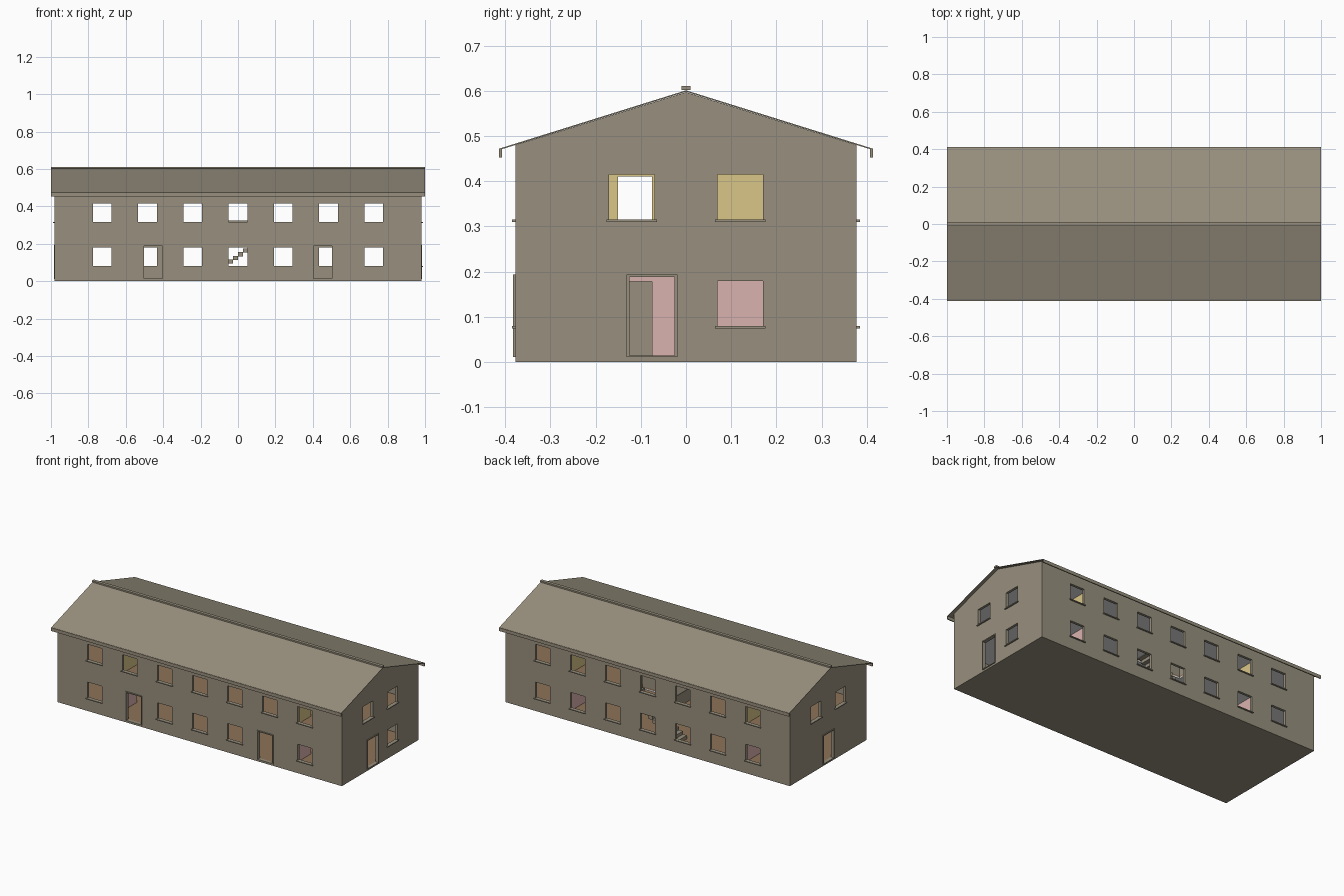
import bpy
import bmesh
from mathutils import Vector

if "Cube" in bpy.data.objects:
    bpy.data.objects.remove(bpy.data.objects["Cube"], do_unlink=True)


def make_material(name, rgb):
    lin = [((c / 255 + 0.055) / 1.055) ** 2.4 for c in rgb] + [1.0]
    mat = bpy.data.materials.new(name)
    mat.use_nodes = True
    mat.diffuse_color = lin
    mat.node_tree.nodes["Principled BSDF"].inputs["Base Color"].default_value = lin
    return mat


STONE = make_material("stone_grey", (152, 144, 126))
PINK = make_material("pink_plaster", (218, 178, 175))
YELLOW = make_material("yellow_plaster", (218, 198, 136))
WOOD = make_material("brown_floor", (140, 114, 87))
WHITE = make_material("white_ceiling", (244, 242, 244))


def finish(name, bm, *mats):
    bmesh.ops.recalc_face_normals(bm, faces=bm.faces)
    mesh = bpy.data.meshes.new(name)
    bm.to_mesh(mesh)
    bm.free()
    for mat in mats:
        mesh.materials.append(mat)
    obj = bpy.data.objects.new(name, mesh)
    bpy.context.collection.objects.link(obj)
    return obj


def add_box(bm, x0, x1, y0, y1, z0, z1):
    lo, hi = Vector((x0, y0, z0)), Vector((x1, y1, z1))
    for v in bmesh.ops.create_cube(bm, size=1)["verts"]:
        v.co = (lo + hi) / 2 + v.co * (hi - lo)


def boxes(name, mat, *ranges):
    bm = bmesh.new()
    for r in ranges:
        add_box(bm, *r)
    return finish(name, bm, mat)


def prism(name, mat, profile, half):
    """Extrude a (y, z) profile along x."""
    bm = bmesh.new()
    face = bm.faces.new([bm.verts.new((-half, y, z)) for y, z in profile])
    out = bmesh.ops.extrude_face_region(bm, geom=[face])["geom"]
    moved = [g for g in out if isinstance(g, bmesh.types.BMVert)]
    bmesh.ops.translate(bm, verts=moved, vec=(2 * half, 0, 0))
    return finish(name, bm, mat)


def cut(target, cutter):
    mod = target.modifiers.new("cut", "BOOLEAN")
    mod.operation, mod.solver, mod.object = "DIFFERENCE", "EXACT", cutter
    cutter.hide_render = True
    bpy.context.view_layer.objects.active = target
    bpy.ops.object.modifier_apply(modifier=mod.name)
    bpy.data.objects.remove(cutter, do_unlink=True)


# Main dimensions
HX, HY, WALL = 0.98, 0.377, 0.016
IX, IY = HX - WALL, HY - WALL
GROUND, UPPER, CEILING = 0.015, 0.25, 0.455
LOW, HIGH = 0.08, 0.315
BAYS = [i * 0.2417 for i in range(-3, 4)]
DOORS = (-0.453, 0.453)

# Openings: side of the house, centre along the wall
windows = [("back", x, z) for x in BAYS for z in (LOW, HIGH)]
windows += [("front", x, HIGH) for x in BAYS]
windows += [("front", BAYS[i], LOW) for i in (0, 2, 3, 4, 6)]
windows += [(s, y, HIGH) for s in ("left", "right") for y in (-0.12, 0.12)]
windows += [("left", 0.12, LOW)]
doors = [("front", x) for x in DOORS] + [("left", -0.075), ("right", 0.0)]


def on_wall(side, a0, a1, d0, d1, z0, z1):
    """Box range on a wall: a runs along it, d is the distance outward."""
    sign = 1 if side in ("back", "left") else -1
    base = HY if side in ("front", "back") else HX
    d = sorted((sign * (base + d0), sign * (base + d1)))
    if side in ("front", "back"):
        return (a0, a1, *d, z0, z1)
    return (*d, a0, a1, z0, z1)


# Hollow gabled walls with cut openings
walls = prism("walls", STONE, [(-HY, 0), (HY, 0), (HY, 0.48), (0, 0.597), (-HY, 0.48)], HX)
cut(walls, boxes("room_cutter", STONE, (-IX, IX, -IY, IY, GROUND - 0.005, CEILING + 0.005)))
holes = [on_wall(s, a - 0.05, a + 0.05, -0.03, 0.03, z, z + 0.1) for s, a, z in windows]
holes += [on_wall(s, a - 0.05, a + 0.05, -0.03, 0.03, GROUND, 0.188) for s, a in doors]
cut(walls, boxes("opening_cutter", STONE, *holes))

# Window sills and door frames
boxes("window_sills", STONE, *[
    on_wall(s, a - 0.056, a + 0.056, -0.005, 0.008, z - 0.005, z) for s, a, z in windows])
frames = []
for s, a in doors:
    for e in (-1, 1):
        u = sorted((a + e * 0.05, a + e * 0.056))
        frames.append(on_wall(s, *u, -0.005, 0.005, 0.011, 0.188))
    frames.append(on_wall(s, a - 0.056, a + 0.056, -0.005, 0.005, 0.188, 0.194))
    frames.append(on_wall(s, a - 0.05, a + 0.05, -0.005, 0.005, 0.011, GROUND))
boxes("door_frames", STONE, *frames)

# Thin roof sheet, ridge cap and eave boards
prism("roof", STONE, [(-0.41, 0.47), (0, 0.598), (0.41, 0.47),
                      (0.41, 0.473), (0, 0.601), (-0.41, 0.473)], 1)
boxes("ridge_cap", STONE, (-1, 1, -0.01, 0.01, 0.602, 0.611))
boxes("eave_boards", STONE, *[(-1, 1, y - 0.003, y + 0.003, 0.452, 0.472) for y in (-0.41, 0.41)])

# Floors and ceilings, with a stair well in the upper floor
WELL, WELL_Y = 0.16, 0.2
boxes("ground_floor", WOOD, (-IX, IX, -IY, IY, GROUND - 0.005, GROUND))
for name, mat, z0, z1 in (("upper_floor", WOOD, UPPER - 0.008, UPPER),
                          ("lower_ceiling", WHITE, UPPER - 0.016, UPPER - 0.008)):
    boxes(name, mat, (-IX, IX, -IY, WELL_Y, z0, z1),
          (-IX, -WELL, WELL_Y, IY, z0, z1), (WELL, IX, WELL_Y, IY, z0, z1))
boxes("upper_ceiling", WHITE, (-IX, IX, -IY, IY, CEILING, CEILING + 0.005))

# Cross walls with doorways, one colour per storey
for name, mat, z0, door_top, z1 in (
        ("lower_cross_walls", PINK, GROUND, 0.178, UPPER - 0.016),
        ("upper_cross_walls", YELLOW, UPPER, 0.41, CEILING)):
    parts = []
    for x in (-0.6, 0.6):
        t = (x - 0.008, x + 0.008)
        parts += [(*t, -IY, -0.15, z0, z1), (*t, -0.075, IY, z0, z1),
                  (*t, -0.15, -0.075, door_top, z1)]
    boxes(name, mat, *parts)

# Open stair and its parapet
STEPS = 12
run, rise = 2 * WELL / STEPS, (UPPER - GROUND) / STEPS
boxes("stairs", STONE, *[
    (-WELL + i * run, -WELL + (i + 1) * run, 0.22, 0.33,
     GROUND + i * rise, GROUND + (i + 1) * rise + 0.003) for i in range(STEPS)])
boxes("stair_parapet", STONE,
      (-WELL, WELL, WELL_Y - 0.005, WELL_Y, UPPER, 0.325),
      (-WELL - 0.005, -WELL, WELL_Y - 0.005, IY, UPPER, 0.325))
